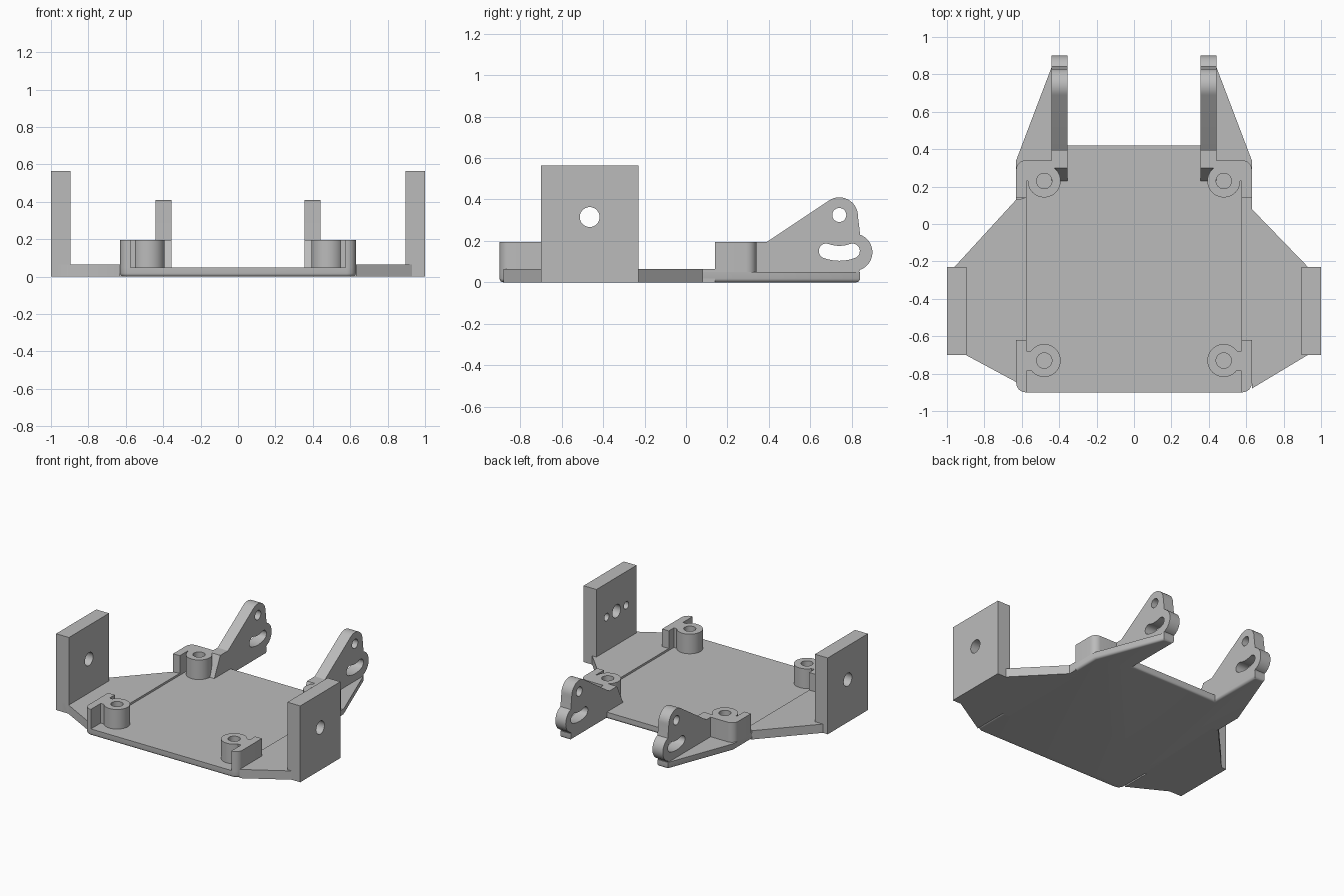
import bpy, bmesh
from math import sin, cos, radians, pi
from mathutils import Vector

cube = bpy.data.objects.get("Cube")
if cube:
    bpy.data.objects.remove(cube, do_unlink=True)

# Single flat grey
grey = bpy.data.materials.new("plain_grey")
grey.use_nodes = True
grey.diffuse_color = (0.5, 0.5, 0.5, 1)
grey.node_tree.nodes["Principled BSDF"].inputs["Base Color"].default_value = (0.5, 0.5, 0.5, 1)


def arc(cx, cy, r, a, b, n=12):
    """Points along an arc from angle a to angle b in degrees."""
    steps = [radians(a + (b - a) * i / n) for i in range(n + 1)]
    return [(cx + r * cos(t), cy + r * sin(t)) for t in steps]


def circle(cx, cy, r, n=40):
    return arc(cx, cy, r, 0, 360, n)[:-1]


def prism(name, outline, lo, hi, axis="Z", finish=None):
    """Extrude an outline: XY along Z, or YZ along X."""
    bm = bmesh.new()
    place = (lambda p: (p[0], p[1], lo)) if axis == "Z" else (lambda p: (lo, p[0], p[1]))
    face = bm.faces.new([bm.verts.new(place(p)) for p in outline])
    result = bmesh.ops.extrude_face_region(bm, geom=[face])
    moved = [g for g in result["geom"] if isinstance(g, bmesh.types.BMVert)]
    step = Vector((0, 0, hi - lo)) if axis == "Z" else Vector((hi - lo, 0, 0))
    bmesh.ops.translate(bm, verts=moved, vec=step)
    bmesh.ops.recalc_face_normals(bm, faces=bm.faces)
    if finish:
        finish(bm)
    mesh = bpy.data.meshes.new(name)
    bm.to_mesh(mesh)
    bm.free()
    mesh.materials.append(grey)
    obj = bpy.data.objects.new(name, mesh)
    bpy.context.collection.objects.link(obj)
    return obj


def combine(obj, other, operation):
    """Apply a boolean and discard the second object."""
    mod = obj.modifiers.new("boolean", "BOOLEAN")
    mod.operation, mod.object, mod.solver = operation, other, "EXACT"
    bpy.context.view_layer.objects.active = obj
    bpy.ops.object.modifier_apply(modifier=mod.name)
    bpy.data.objects.remove(other, do_unlink=True)


def flip(points, s):
    return [(x * s, y) for x, y in points]


def smooth(obj):
    bpy.ops.object.select_all(action="DESELECT")
    obj.select_set(True)
    bpy.context.view_layer.objects.active = obj
    bpy.ops.object.shade_smooth_by_angle(angle=radians(30))


FLOOR, WING, POST, WALL = 0.05, 0.065, 0.195, 0.565
BACK = 0.42
parts = []


# Floor plate with rounded underside and softened back rim
def round_edges(bm):
    under = [e for e in bm.edges if all(v.co.z < 0.001 for v in e.verts)]
    bmesh.ops.bevel(bm, geom=under, offset=0.018, segments=4, profile=0.5, affect="EDGES")
    rim = [e for e in bm.edges if all(v.co.z > FLOOR - 0.001 and abs(v.co.y - BACK) < 0.001
                                      for v in e.verts)]
    bmesh.ops.bevel(bm, geom=rim, offset=0.03, segments=4, profile=0.5, affect="EDGES")


half = arc(0.58, -0.85, 0.05, -90, 0, 6) + [(0.63, 0.34), (0.44, 0.84), (0.355, 0.84), (0.355, BACK)]
parts.append(prism("floor_plate", half + flip(half[::-1], -1), 0, FLOOR, finish=round_edges))

# Side wings, slightly thicker than the floor and not quite alike
wing_left = [(0.575, -0.62), (0.63, -0.62), (0.63, -0.88), (0.93, -0.7),
             (0.93, -0.23), (0.63, 0.08), (0.63, 0.14), (0.575, 0.14)]
wing_right = [(-0.575, -0.62), (-0.63, -0.62), (-0.63, -0.845), (-0.9, -0.7),
              (-0.96, -0.7), (-0.96, -0.23), (-0.63, 0.13), (-0.575, 0.14)]
parts.append(prism("left_wing", wing_left, 0, WING))
parts.append(prism("right_wing", wing_right, 0, WING))

# Corner wall outlines beside the screw posts
front_wall = [(0.575, -0.9)] + arc(0.58, -0.85, 0.05, -90, 0, 6) + [
    (0.63, -0.62), (0.575, -0.62), (0.575, -0.68), (0.5, -0.68), (0.5, -0.785), (0.575, -0.785)]
rear_wall = [(0.575, 0.14), (0.63, 0.14)] + arc(0.58, 0.29, 0.05, 0, 90, 6) + [
    (0.44, 0.34), (0.44, 0.23), (0.575, 0.23)]

# Lug profile seen from the side
lug = [(0.23, FLOOR), (0.30, POST), (0.39, POST)] + arc(0.74, 0.32, 0.09, 124, 0, 16)
lug += arc(0.81, 0.145, 0.09, 70, -70, 20) + [(0.835, FLOOR)]
# Curved slot centred on the pivot hole
PY, PZ, R, W = 0.74, 0.325, 0.185, 0.036
slot = arc(PY, PZ, R + W, 250, 290) + \
    arc(PY + R * cos(radians(290)), PZ + R * sin(radians(290)), W, 290, 470)[1:-1] + \
    arc(PY, PZ, R - W, 290, 250) + \
    arc(PY + R * cos(radians(250)), PZ + R * sin(radians(250)), W, 70, 250)[1:-1]

for s, side in ((1, "left"), (-1, "right")):
    # Screw posts joined to their corner walls
    for end, y, wall in (("front", -0.73, front_wall), ("rear", 0.23, rear_wall)):
        post = prism(f"{side}_{end}_post", circle(s * 0.48, y, 0.088), FLOOR, POST)
        combine(post, prism("corner_wall", flip(wall, s), FLOOR, POST), "UNION")
        combine(post, prism("screw_hole", circle(s * 0.48, y, 0.041), FLOOR + 0.005, POST + 0.1),
                "DIFFERENCE")
        parts.append(post)

    # Rear lug with pivot hole and slot
    plate = prism(f"{side}_lug", lug, s * 0.355, s * 0.44, "X")
    combine(plate, prism("pivot_hole", circle(PY, PZ, 0.034, 28), s * 0.3, s * 0.5, "X"), "DIFFERENCE")
    combine(plate, prism("slot", slot, s * 0.3, s * 0.5, "X"), "DIFFERENCE")
    parts.append(plate)

    # Upright side wall with axle hole
    sheet = [(-0.7, 0), (-0.23, 0), (-0.23, WALL), (-0.7, WALL)]
    upright = prism(f"{side}_upright", sheet, s * 0.895, s, "X")
    combine(upright, prism("axle_hole", circle(-0.465, 0.315, 0.048), s * 0.8, s * 1.1, "X"),
            "DIFFERENCE")
    if s > 0:
        # Blind pilot holes on the inner face
        for dy in (-0.115, 0.115):
            combine(upright, prism("pilot_hole", circle(-0.465 + dy, 0.315, 0.028, 20),
                                   0.85, 0.95, "X"), "DIFFERENCE")
    parts.append(upright)

for part in parts:
    smooth(part)
